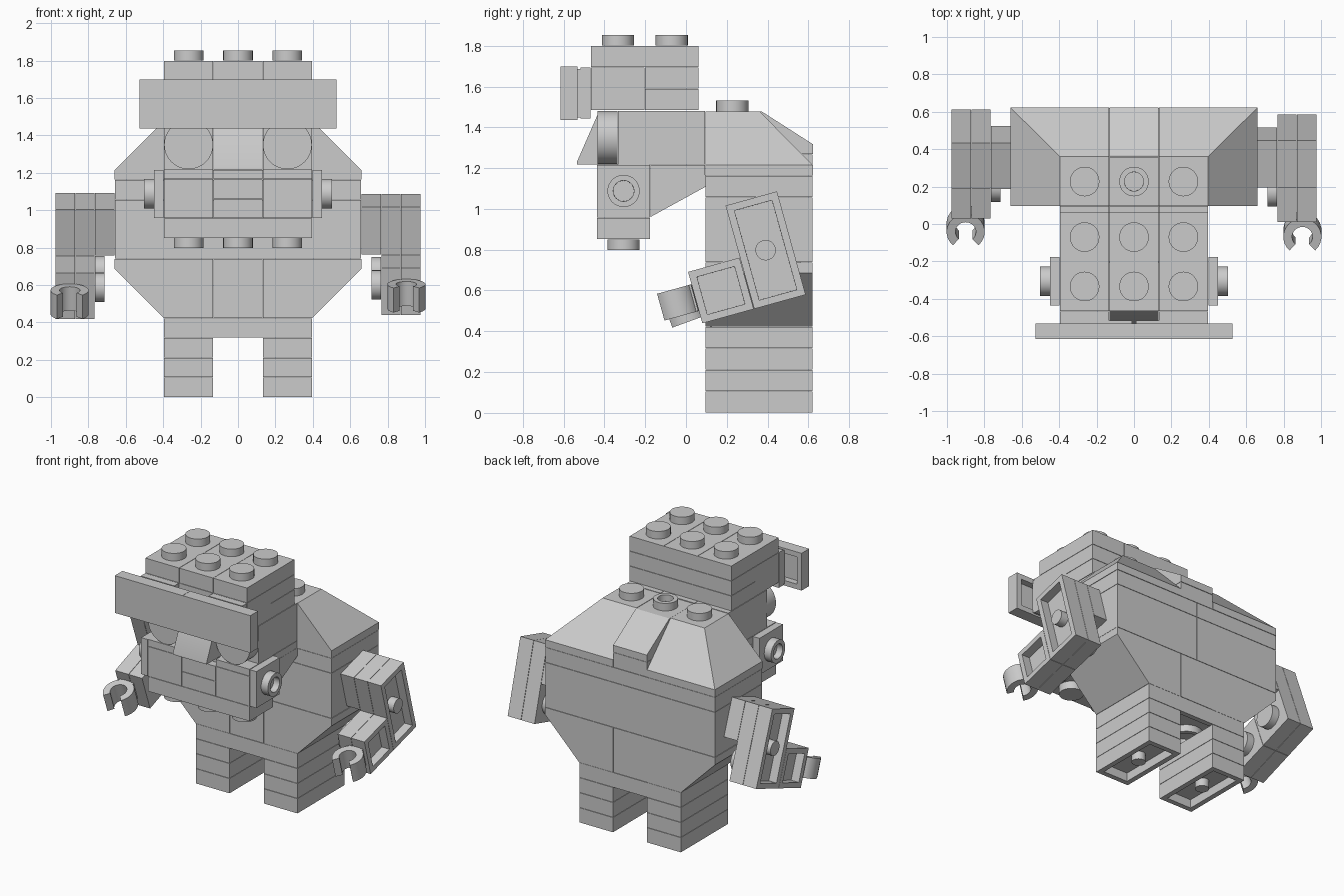
import bpy, bmesh, math
from mathutils import Vector

if "Cube" in bpy.data.objects:
    bpy.data.objects.remove(bpy.data.objects["Cube"])

P = 0.264          # one stud pitch
H = P / 2
PL = 0.1056        # plate height
SR, SH = 0.079, 0.053   # stud radius and height
G = 0.0012         # seam gap

grey = bpy.data.materials.new("plain grey")
grey.diffuse_color = (0.6, 0.6, 0.6, 1)
grey.use_nodes = True
grey.node_tree.nodes["Principled BSDF"].inputs["Base Color"].default_value = grey.diffuse_color


def finish(name, bm):
    bmesh.ops.recalc_face_normals(bm, faces=bm.faces)
    me = bpy.data.meshes.new(name)
    bm.to_mesh(me)
    bm.free()
    me.materials.append(grey)
    ob = bpy.data.objects.new(name, me)
    bpy.context.collection.objects.link(ob)
    return ob


def hull(name, pts, recess=None, wall=0.05, depth=0.06):
    """Convex solid from points; optionally hollow the face looking along recess."""
    bm = bmesh.new()
    for p in pts:
        bm.verts.new(p)
    r = bmesh.ops.convex_hull(bm, input=bm.verts)
    junk = [v for v in set(r["geom_interior"] + r["geom_unused"]) if isinstance(v, bmesh.types.BMVert)]
    if junk:
        bmesh.ops.delete(bm, geom=junk, context='VERTS')
    bmesh.ops.dissolve_limit(bm, angle_limit=0.02, verts=bm.verts, edges=bm.edges)
    bmesh.ops.recalc_face_normals(bm, faces=bm.faces)
    if recess:
        f = max(bm.faces, key=lambda f: f.normal.dot(Vector(recess)))
        bmesh.ops.inset_region(bm, faces=[f], thickness=wall)
        bmesh.ops.inset_region(bm, faces=[f], thickness=0.0005, depth=-depth)
    return finish(name, bm)


def box(name, x, y, z, **k):
    x, y, z = [(min(a) + G, max(a) - G) for a in (x, y, z)]
    return hull(name, [(a, b, c) for a in x for b in y for c in z], **k)


def prism(name, yz, x):
    """Convex profile in the side view, extruded across x."""
    return hull(name, [(a, y, z) for a in (min(x) + G, max(x) - G) for y, z in yz])


def cyl(name, base, axis, length, r=SR, n=32, hollow=False):
    a = Vector(axis)
    u = a.orthogonal().normalized()
    v = a.cross(u)
    pts = []
    for i in range(n):
        t = 2 * math.pi * i / n
        q = Vector(base) + u * r * math.cos(t) + v * r * math.sin(t)
        pts += [q, q + a * length]
    return hull(name, pts, recess=axis if hollow else None, wall=0.028, depth=0.045)


FY, MY, BY = 0.095, 0.36, 0.622      # body front, middle, back
W3, W5 = 1.5 * P, 2.5 * P            # half widths of three and five studs
thirds = [(-W3, -H), (-H, H), (H, W3)]
UP, DOWN = (0, 0, 1), (0, 0, -1)

# legs and hip plate
for s in (-1, 1):
    for i in range(3):
        box("leg_plate", (s * H, s * W3), (FY, BY), (i * PL, (i + 1) * PL), recess=DOWN)
    cyl("foot_pin", (s * P, MY, 0.07), DOWN, 0.065, r=0.045)
box("hip_plate", (-W3, W3), (FY, BY), (3 * PL, 4 * PL), recess=DOWN, depth=0.05)
for s in (-1, 1):
    cyl("hip_tube", (s * H, MY, 0.38), DOWN, 0.06, r=0.105, hollow=True)

# torso: flared belly, chest, shoulder plate
Z1, Z2, Z3, Z4 = 4 * PL, 7 * PL, 10 * PL, 11 * PL
box("belly_middle", (-H, H), (FY, BY), (Z1, Z2))
for s in (-1, 1):
    xz = [(H + G, Z1), (W3, Z1), (W5, Z1 + P), (W5, Z2 - G), (H + G, Z2 - G)]
    hull("belly_side", [(s * x, y, z) for x, z in xz for y in (FY + G, BY - G)])
    box("chest_brick", (0, s * W5), (FY, BY), (Z2, Z3))
    box("shoulder_plate", (0, s * W5), (FY, BY), (Z3, Z4))

# sloped shoulders
ZT, ZL = Z4 + 3 * PL, Z4 + 0.053
for s in (-1, 1):
    low = [(x, y, z) for x in (H + G, W5) for y in (FY, BY) for z in (Z4 + G, ZL)]
    top = [(x, y, ZT) for x in (H + G, W3) for y in (FY, MY)]
    hull("shoulder_slope", [(s * x, y, z) for x, y, z in low + top])
    cyl("shoulder_stud", (s * P, 0.227, ZT), UP, SH)
box("neck_plate", (-H, H), (FY, BY), (Z4, Z4 + PL))
box("neck_brick", (-H, H), (FY, MY), (Z4 + PL, ZT))
prism("back_wedge", [(MY, Z4 + PL + G), (BY, Z4 + PL + G), (BY, Z4 + PL + 0.05), (MY + 0.01, ZT), (MY, ZT)], (-H, H))
cyl("neck_stud", (0, 0.227, ZT), UP, SH, hollow=True)

# head core
for x in thirds:
    box("head_block", x, (-0.335, FY), (1.216, 1.482))
box("jaw_top_plate", (-W3, W3), (-0.175, FY), (1.165, 1.216))

# eyes and nose
for s in (-1, 1):
    cyl("eye", (s * P, -0.335, 1.35), (0, -1, 0), 0.1, r=H - G, n=48)
prism("nose", [(-0.335, 1.218), (-0.535, 1.218), (-0.535, 1.23), (-0.43, 1.47), (-0.335, 1.47)], (-H, H))

# brow and crown
HF, HM, HB = -0.466, -0.202, 0.062
C0, C1, C2, C3 = 1.483, 1.589, 1.694, 1.80
for x in thirds:
    box("crown_plate", x, (HF, HB), (C2, C3))
    for y in (-0.334, -0.07):
        cyl("crown_stud", (sum(x) / 2, y, C3), UP, SH)
box("brow_brick", (-W3, W3), (HF, HM), (C0, C2))
for s in (-1, 1):
    box("head_back_lower", (0, s * W3), (HM, HB), (C0, C1))
    box("head_back_upper", (s * 0, s * W3), (HM, HB), (C1, C2))
    box("brow_bracket", (s * H, s * W3), (-0.518, HF), (C0 - 0.04, C2))
    # visor tile, hollow at the back
    box("visor", (0, s * 2 * P), (-0.617, -0.53), (1.435, 1.699), recess=(0, 1, 0), depth=0.045)
    box("visor_mount", (s * 0.01, s * W3), (-0.535, -0.515), (1.448, 1.686))

# snout
SF, SB = -0.437, -0.175
for s in (-1, 1):
    box("snout_side", (s * H, s * W3), (SF, SB), (0.957, 1.168))
    box("cheek_top", (s * H, s * W3), (SF, SB), (1.168, 1.218))
    box("cheek_plate", (s * W3, s * (W3 + 0.053)), (SF, SB), (0.957, 1.216))
    cyl("cheek_stud", (s * (W3 + 0.053), -0.306, 1.088), (s, 0, 0), SH, hollow=True)
box("snout_lower", (-H, H), (SF, SB), (0.957, 1.062))
box("snout_upper", (-H, H), (SF, SB), (1.062, 1.168))
box("snout_bridge", (-H, H), (SF + 0.05, SB), (1.168, 1.216))
box("chin_plate", (-W3, W3), (SF, SB), (0.851, 0.957))
for x in thirds:
    cyl("tooth", (sum(x) / 2, -0.306, 0.851), DOWN, SH)
    prism("jaw_slope", [(SB, 0.96), (SB, 1.165), (FY, 1.165), (FY, 1.108)], x)


def clip(name, cx, cy, cz, h, r0=0.055, r1=0.102, n=20):
    """Open ring facing the front."""
    bm = bmesh.new()
    rows = []
    for i in range(n + 1):
        t = math.radians(-90 + 42 + (360 - 84) * i / n)
        rows.append([bm.verts.new((cx + r * math.cos(t), cy + r * math.sin(t), cz + z))
                     for r, z in ((r0, -h), (r1, -h), (r1, h), (r0, h))])
    for a, b in zip(rows, rows[1:]):
        for j in range(4):
            k = (j + 1) % 4
            bm.faces.new((a[j], a[k], b[k], b[j]))
    bm.faces.new(rows[0])
    bm.faces.new(rows[-1])
    return finish(name, bm)


# arms, built upright around the shoulder joint and then swung forward
X0, X1, X2, X3 = W5, W5 + PL, W5 + 2 * PL, W5 + 3 * PL
for s, tilt in ((1, 15.5), (-1, 20)):
    out, inn = (s, 0, 0), (-s, 0, 0)
    fore = -1.5 * P
    parts = [
        box("shoulder_joint", (s * X0, s * X1), (-H, H), (-H, H)),
        box("upper_arm_inner", (s * X1, s * X2), (-H, H), (fore, H)),
        box("upper_arm_outer", (s * X2, s * X3), (-H, H), (fore, H), recess=out),
        cyl("upper_arm_pin", (s * (X3 - 0.065), 0, -H), out, 0.06, r=0.05),
        cyl("arm_stud", (s * X1, 0, -P), inn, SH),
        box("forearm_inner", (s * X1, s * X2), (fore, -H), (fore, -H)),
        box("forearm_outer", (s * X2, s * X3), (fore, -H), (fore, -H), recess=out),
        cyl("forearm_stud", (s * X1, -P, -P), inn, SH),
        box("wrist", (s * 0.845, s * 0.955), (fore - 0.04, fore), (-P - 0.068, -P + 0.068)),
        clip("hand_clip", s * 0.9, fore - 0.098, -P, 0.068),
    ]
    for ob in parts:
        ob.location = (0, 0.355, 0.925)
        ob.rotation_euler = (math.radians(tilt), 0, 0)

# smooth the round parts, keep brick edges sharp
for ob in bpy.context.collection.objects:
    ob.select_set(True)
    bpy.context.view_layer.objects.active = ob
bpy.ops.object.shade_smooth_by_angle(angle=math.radians(25))
